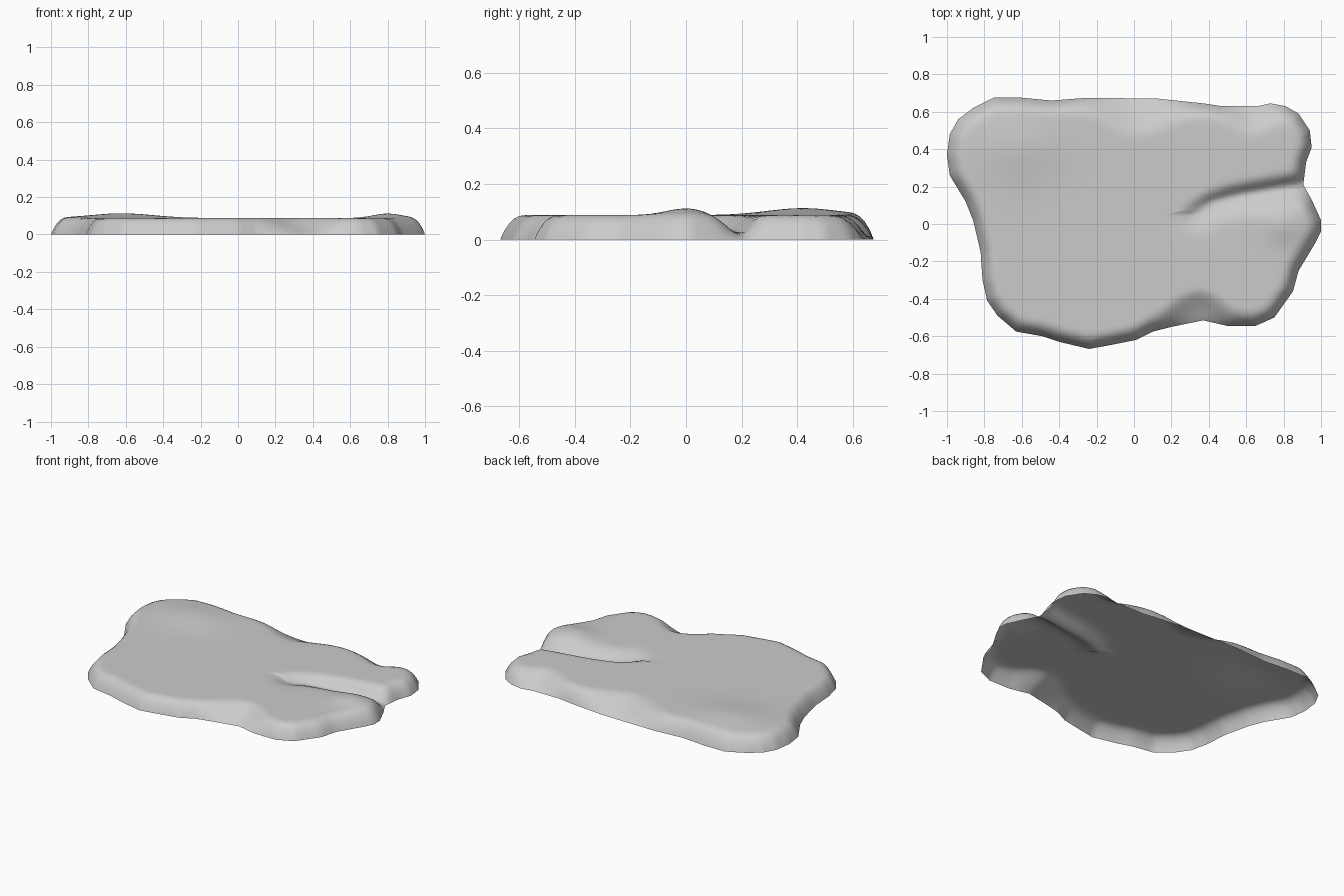
import bpy
import bmesh
import math
from mathutils import Vector
from mathutils.geometry import intersect_point_line

default_cube = bpy.data.objects.get("Cube")
if default_cube:
    bpy.data.objects.remove(default_cube, do_unlink=True)

# Ground outline of the slab, counter-clockwise from the left (+x) tip
OUTLINE = [Vector(p) for p in (
    (1, .02), (.95, .13), (.905, .21), (.92, .33), (.95, .41), (.94, .5),
    (.88, .59), (.81, .63), (.73, .645), (.66, .63), (.47, .63), (.37, .645),
    (.13, .67), (-.25, .675), (-.44, .66), (-.6, .675), (-.75, .675),
    (-.86, .62), (-.94, .56), (-.985, .48), (-1, .37), (-.985, .26),
    (-.9, .12), (-.86, .02), (-.82, -.15), (-.81, -.3), (-.785, -.41),
    (-.73, -.49), (-.63, -.575), (-.49, -.6), (-.4, -.63), (-.24, -.668),
    (-.14, -.65), (.01, -.62), (.1, -.575), (.2, -.55), (.37, -.515),
    (.5, -.545), (.65, -.545), (.75, -.5), (.85, -.36), (.88, -.25),
    (.97, -.1), (1, -.04))]
EDGES = list(zip(OUTLINE, OUTLINE[1:] + OUTLINE[:1]))

# Centre line of the crevice, running in from the left edge
CREVICE = [Vector(p) for p in ((.34, .06), (.42, .115), (.55, .15), (.78, .19), (.95, .215))]

# Soft features: centre x, centre y, radius x, radius y, strength
BUMPS = ((-.62, .42, .24, .18, .025), (.8, 0, .11, .1, .024))
SCOOPS = ((.02, .62, .2, .25, .9), (.64, .62, .12, .2, .7), (.34, -.48, .15, .16, .9))

BASE_HEIGHT = .088
RINGS = 30


def nearest(point, a, b):
    """Closest point on a segment and how far along it lies."""
    hit, t = intersect_point_line(point, a, b)
    t = max(0.0, min(1.0, t))
    return a.lerp(b, t), t


def soft_sum(point, features):
    total = 0.0
    for cx, cy, rx, ry, strength in features:
        reach = ((point.x - cx) / rx) ** 2 + ((point.y - cy) / ry) ** 2
        total += strength * math.exp(-reach)
    return total


def crevice_depth(point):
    """Steep wall on the back side, gentle slope on the front side."""
    best = None
    for i, (a, b) in enumerate(zip(CREVICE, CREVICE[1:])):
        foot, t = nearest(point, a, b)
        gap = (point - foot).length
        if best is None or gap < best[0]:
            best = (gap, point.y - foot.y, (i + t) / (len(CREVICE) - 1))
    gap, side, along = best
    width = .045 if side > 0 else .075
    return (.035 + .04 * along) * math.exp(-(gap / width) ** 2)


def surface_height(point):
    inset = min((point - nearest(point, a, b)[0]).length for a, b in EDGES)
    scoop = min(1.0, soft_sum(point, SCOOPS))
    slope_width = .1 + .2 * scoop
    rise = 1 - (1 - min(1.0, inset / slope_width)) ** (3 - 1.3 * scoop)
    height = BASE_HEIGHT + soft_sum(point, BUMPS) - crevice_depth(point)
    return max(0.0, height * rise)


# Rim points evenly spread along the outline
rim = []
for a, b in EDGES:
    steps = max(1, math.ceil((b - a).length / .03))
    rim += [a.lerp(b, k / steps) for k in range(steps)]

# Shell of shrinking rings, open underneath
bm = bmesh.new()
rings = []
for r in range(RINGS):
    scale = 1 - (r / RINGS) ** 1.5
    ring = []
    for p in rim:
        q = p * scale
        z = 0.0 if r == 0 else surface_height(q)
        ring.append(bm.verts.new((q.x, q.y, z)))
    rings.append(ring)
centre = bm.verts.new((0, 0, surface_height(Vector((0, 0)))))
count = len(rim)
for outer, inner in zip(rings, rings[1:]):
    for i in range(count):
        j = (i + 1) % count
        bm.faces.new((outer[i], outer[j], inner[j], inner[i]))
for i in range(count):
    bm.faces.new((rings[-1][i], rings[-1][(i + 1) % count], centre))
for face in bm.faces:
    face.smooth = True

mesh = bpy.data.meshes.new("stone_slab")
bm.to_mesh(mesh)
bm.free()
slab = bpy.data.objects.new("stone_slab", mesh)
bpy.context.scene.collection.objects.link(slab)

# Plain pale grey stone
stone = bpy.data.materials.new("pale_grey_stone")
stone.use_nodes = True
colour = (.6, .6, .6, 1)
stone.diffuse_color = colour
stone.node_tree.nodes["Principled BSDF"].inputs["Base Color"].default_value = colour
mesh.materials.append(stone)
